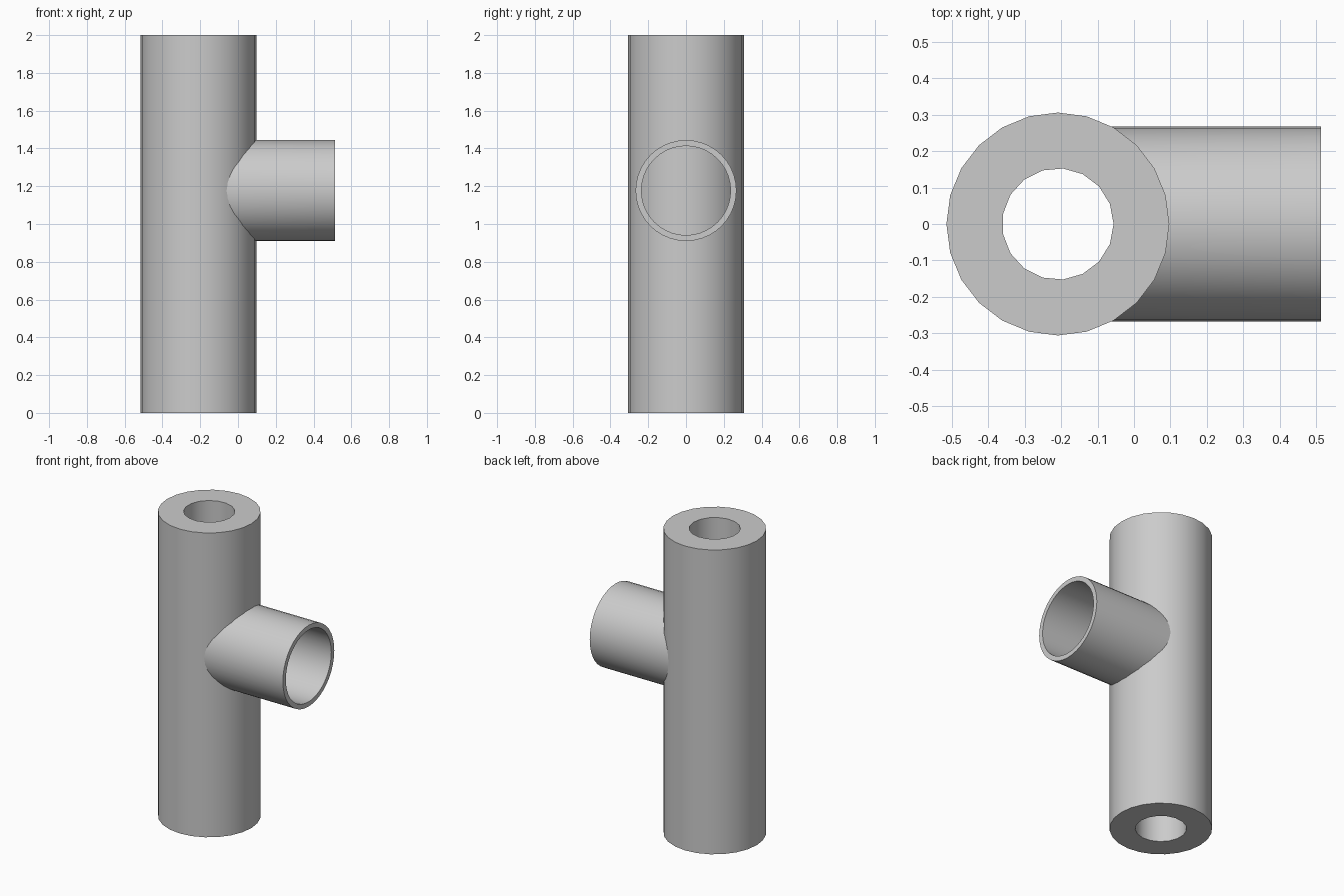
import bpy, bmesh, math
from mathutils import Vector

cube = bpy.data.objects.get("Cube")
if cube:
    bpy.data.objects.remove(cube, do_unlink=True)

grey = bpy.data.materials.new("pipe grey")
grey.use_nodes = True
colour = (0.6, 0.6, 0.6, 1)
grey.diffuse_color = colour
grey.node_tree.nodes["Principled BSDF"].inputs["Base Color"].default_value = colour

MAIN_X, MAIN_R, BORE_R = -0.209, 0.306, 0.153
BRANCH_Z, BRANCH_R, BRANCH_BORE = 1.177, 0.267, 0.236
BRANCH_END = 0.513


def circle(sides, radius):
    return [(radius * math.cos(a), radius * math.sin(a))
            for a in (math.tau * i / sides for i in range(sides))]


def tube(name, shells, start, end, axis):
    """Hollow tube: start and end place each circle point in space."""
    bm = bmesh.new()
    ends = ([], [])
    for sides, radius in shells:
        points = circle(sides, radius)
        rings = [[bm.verts.new(place(*p)) for p in points] for place in (start, end)]
        for i in range(sides):
            j = (i + 1) % sides
            bm.faces.new((rings[0][i], rings[0][j], rings[1][j], rings[1][i]))
            for ring, edges in zip(rings, ends):
                edges.append(bm.edges.get((ring[i], ring[j])))
    # Close the rim between the outer and inner wall
    for edges in ends:
        bmesh.ops.triangle_fill(bm, edges=edges, use_beauty=True, normal=axis)
    bmesh.ops.recalc_face_normals(bm, faces=bm.faces)
    mesh = bpy.data.meshes.new(name)
    bm.to_mesh(mesh)
    bm.free()
    mesh.materials.append(grey)
    obj = bpy.data.objects.new(name, mesh)
    bpy.context.collection.objects.link(obj)
    bpy.ops.object.select_all(action='DESELECT')
    obj.select_set(True)
    bpy.context.view_layer.objects.active = obj
    bpy.ops.object.shade_smooth_by_angle(angle=math.radians(30))
    return obj


# Upright thick-walled pipe
tube("main_pipe", [(24, MAIN_R), (17, BORE_R)],
     lambda u, v: (MAIN_X + u, v, 0),
     lambda u, v: (MAIN_X + u, v, 2),
     Vector((0, 0, 1)))


# Thin side branch, its root curved to sit just inside the main wall
def branch_root(u, v):
    depth = math.sqrt((MAIN_R - 0.01) ** 2 - u ** 2)
    return (MAIN_X + depth, u, BRANCH_Z + v)


tube("side_branch", [(40, BRANCH_R), (40, BRANCH_BORE)],
     branch_root,
     lambda u, v: (BRANCH_END, u, BRANCH_Z + v),
     Vector((1, 0, 0)))
